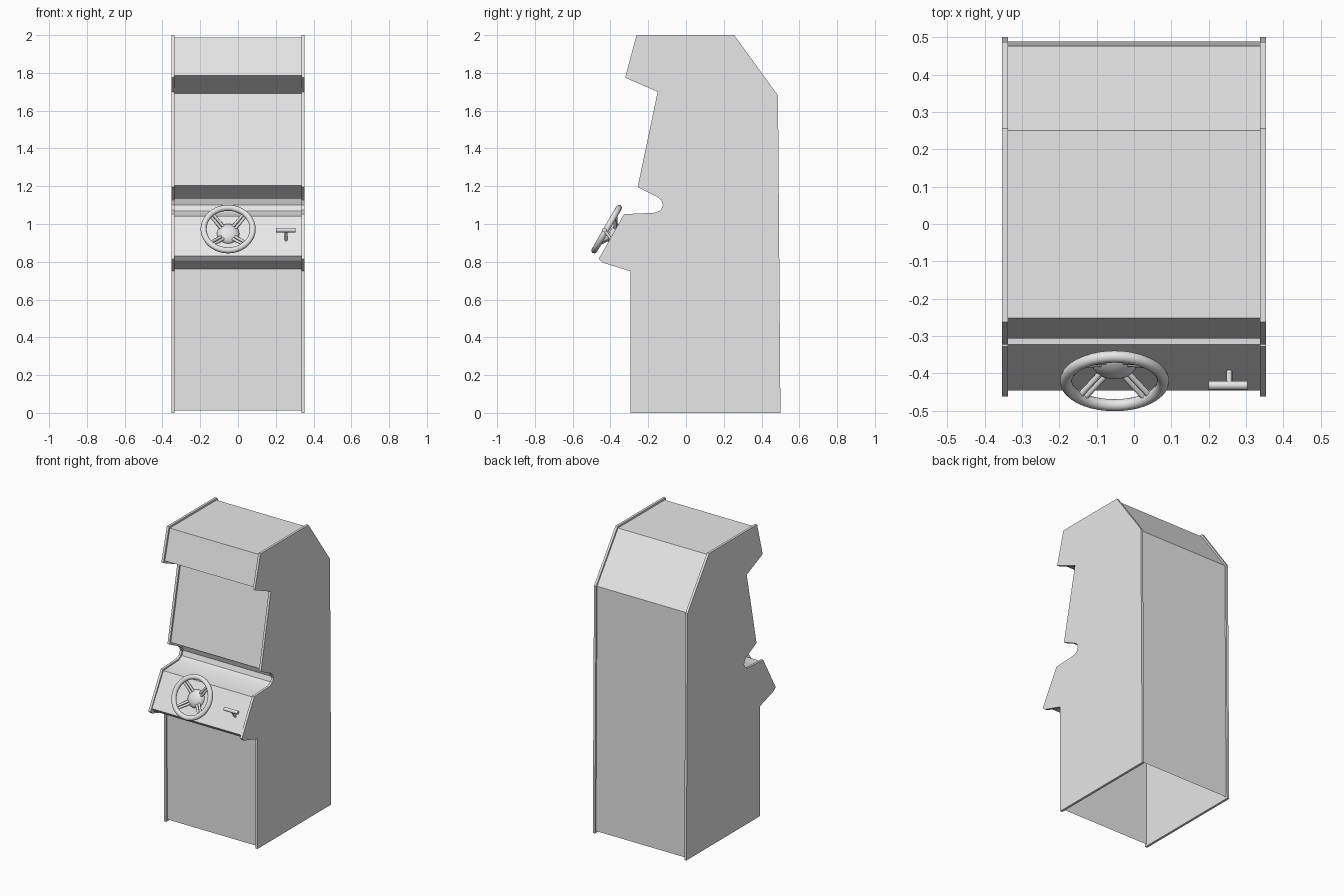
import bpy, bmesh, math
from mathutils import Vector, Matrix

if "Cube" in bpy.data.objects:
    bpy.data.objects.remove(bpy.data.objects["Cube"])

grey = bpy.data.materials.new("plain_grey")
grey.diffuse_color = (0.8, 0.8, 0.8, 1)
grey.use_nodes = True
grey.node_tree.nodes["Principled BSDF"].inputs["Base Color"].default_value = grey.diffuse_color


def finish(name, bm, angle=30):
    me = bpy.data.meshes.new(name)
    bm.to_mesh(me)
    bm.free()
    me.materials.append(grey)
    ob = bpy.data.objects.new(name, me)
    bpy.context.collection.objects.link(ob)
    bpy.ops.object.select_all(action='DESELECT')
    ob.select_set(True)
    bpy.context.view_layer.objects.active = ob
    bpy.ops.object.shade_smooth_by_angle(angle=math.radians(angle))
    return ob


def slab(name, pts, x0, x1):
    """Solid plate: a (y, z) outline extruded along x."""
    bm = bmesh.new()
    face = bm.faces.new([bm.verts.new((x0, y, z)) for y, z in pts])
    res = bmesh.ops.extrude_face_region(bm, geom=[face])
    verts = [g for g in res["geom"] if isinstance(g, bmesh.types.BMVert)]
    bmesh.ops.translate(bm, verts=verts, vec=(x1 - x0, 0, 0))
    bmesh.ops.recalc_face_normals(bm, faces=bm.faces)
    return finish(name, bm)


def sheet(name, pts, half):
    """Open panel: a (y, z) path swept across the cabinet width."""
    bm = bmesh.new()
    rows = [[bm.verts.new((s * half, y, z)) for s in (-1, 1)] for y, z in pts]
    for a, b in zip(rows, rows[1:]):
        bm.faces.new((a[0], a[1], b[1], b[0]))
    return finish(name, bm)


def rod(bm, a, b, r, seg=12):
    a, b = Vector(a), Vector(b)
    d = b - a
    m = Matrix.Translation((a + b) / 2) @ d.to_track_quat('Z', 'Y').to_matrix().to_4x4()
    bmesh.ops.create_cone(bm, cap_ends=True, segments=seg, radius1=r, radius2=r,
                          depth=d.length, matrix=m)


# Side panels
outline = [(-0.293, 0), (0.50, 0), (0.487, 1.68), (0.255, 2.0), (-0.262, 2.0),
           (-0.322, 1.775), (-0.15, 1.70), (-0.256, 1.195), (-0.155, 1.145),
           (-0.13, 1.125), (-0.122, 1.10), (-0.132, 1.075), (-0.16, 1.06),
           (-0.328, 1.052), (-0.462, 0.815), (-0.44, 0.795), (-0.295, 0.75)]
for side, s in (("left", -1), ("right", 1)):
    slab(side + "_side_panel", outline, s * 0.337, s * 0.353)

# Inner panels, slightly recessed between the sides
W = 0.338
sheet("lower_front_panel", [(-0.28, 0.012), (-0.282, 0.762)], W)
sheet("control_panel", [(-0.282, 0.762), (-0.425, 0.806), (-0.445, 0.83), (-0.322, 1.042),
                        (-0.155, 1.05), (-0.122, 1.068), (-0.11, 1.10),
                        (-0.12, 1.132), (-0.15, 1.157), (-0.242, 1.204)], W)
sheet("screen", [(-0.242, 1.204), (-0.138, 1.692)], W)
sheet("marquee", [(-0.138, 1.692), (-0.307, 1.785), (-0.252, 1.987)], W)
sheet("top_and_back_panel", [(-0.252, 1.987), (0.25, 1.987), (0.477, 1.677), (0.488, 0.012)], W)

# Steering wheel, built flat then tilted to match the control panel
bm = bmesh.new()
R, r, N, M = 0.13, 0.016, 40, 12
ring = []
for i in range(N):
    t = 2 * math.pi * i / N
    ring.append([bm.verts.new(((R + r * math.cos(p)) * math.cos(t),
                               (R + r * math.cos(p)) * math.sin(t), r * math.sin(p)))
                 for p in (2 * math.pi * j / M for j in range(M))])
for i in range(N):
    for j in range(M):
        a, b = ring[i], ring[(i + 1) % N]
        bm.faces.new((a[j], b[j], b[(j + 1) % M], a[(j + 1) % M]))
# Paired spokes
for k in range(4):
    t = math.radians(45 + 90 * k)
    u, v = Vector((math.cos(t), math.sin(t), 0)), Vector((-math.sin(t), math.cos(t), 0))
    for o in (-0.009, 0.009):
        rod(bm, u * 0.04 + v * o + Vector((0, 0, -0.04)), u * 0.126 + v * o, 0.008, 10)
wheel = finish("steering_wheel", bm, 40)

# Domed hub
bm = bmesh.new()
bmesh.ops.create_uvsphere(bm, u_segments=28, v_segments=14, radius=0.06,
                          matrix=Matrix.Translation((0, 0, -0.055)) @ Matrix.Diagonal((1, 1, 0.6, 1)))
hub = finish("wheel_hub", bm, 40)
for ob in (wheel, hub):
    ob.location = (-0.052, -0.42, 0.973)
    ob.rotation_euler = (math.radians(60), 0, 0)

# Gear lever with T handle
bm = bmesh.new()
rod(bm, (0.20, -0.432, 0.968), (0.304, -0.432, 0.968), 0.012, 16)
rod(bm, (0.255, -0.432, 0.968), (0.255, -0.388, 0.908), 0.008)
finish("gear_lever", bm, 40)
